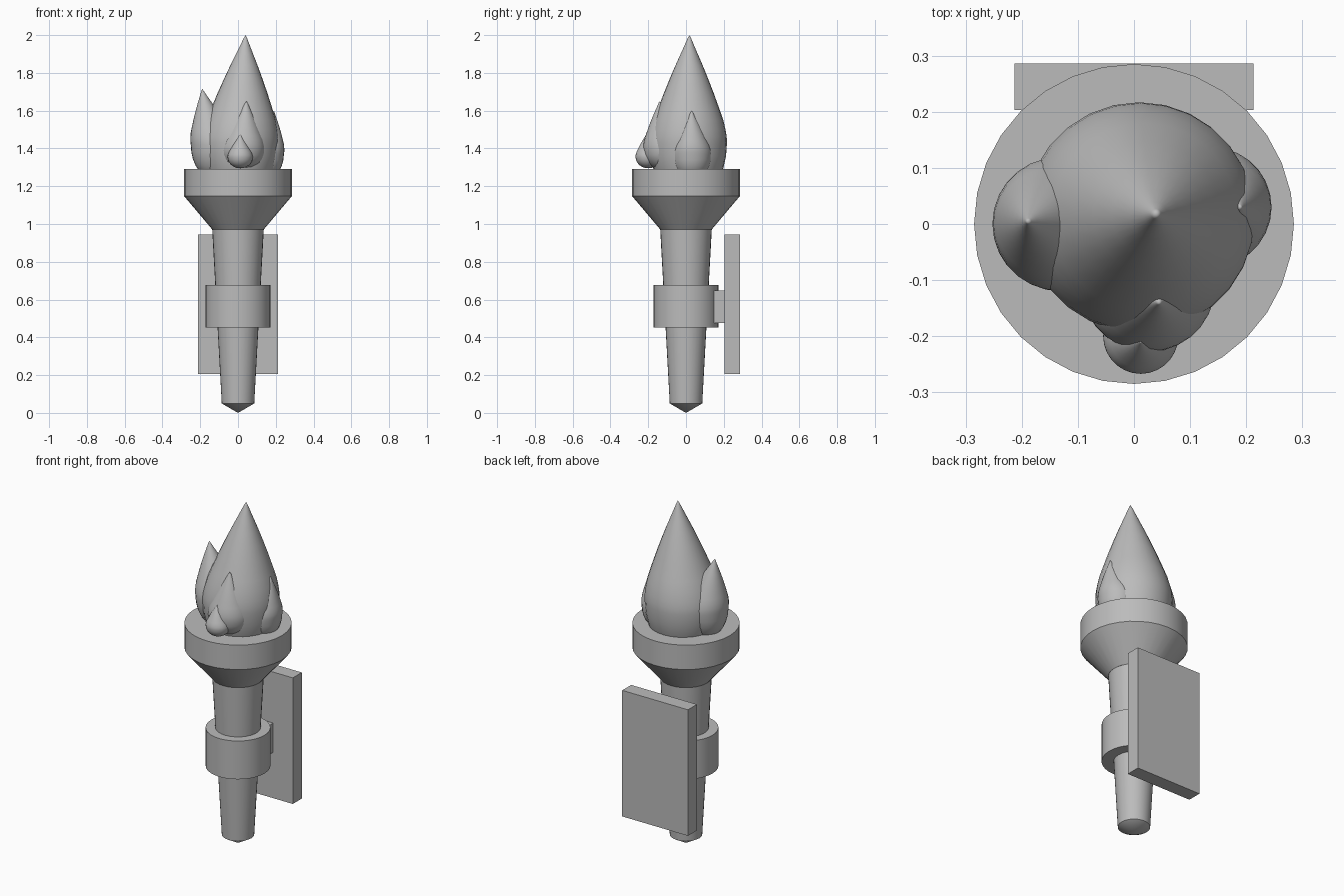
import bpy, bmesh, math

if "Cube" in bpy.data.objects:
    bpy.data.objects.remove(bpy.data.objects["Cube"])

grey = bpy.data.materials.new("plain_grey")
grey.diffuse_color = (0.5, 0.5, 0.5, 1)
grey.use_nodes = True
grey.node_tree.nodes["Principled BSDF"].inputs["Base Color"].default_value = grey.diffuse_color


def finish(name, bm, smooth=True):
    bmesh.ops.remove_doubles(bm, verts=bm.verts, dist=1e-5)
    bmesh.ops.recalc_face_normals(bm, faces=bm.faces)
    me = bpy.data.meshes.new(name)
    bm.to_mesh(me)
    bm.free()
    me.materials.append(grey)
    ob = bpy.data.objects.new(name, me)
    bpy.context.collection.objects.link(ob)
    if smooth:
        bpy.ops.object.select_all(action='DESELECT')
        ob.select_set(True)
        bpy.context.view_layer.objects.active = ob
        bpy.ops.object.shade_smooth_by_angle(angle=math.radians(30))
    return ob


def lathe(name, rings, sides=32):
    """Skin circular rings (x, y, z, radius); radius 0 gives a point."""
    bm = bmesh.new()
    loops = []
    for x, y, z, r in rings:
        n = sides if r > 0 else 1
        loops.append([bm.verts.new((x + r * math.cos(math.tau * i / sides),
                                    y + r * math.sin(math.tau * i / sides), z))
                      for i in range(n)])
    for a, b in zip(loops, loops[1:]):
        for i in range(sides):
            j = (i + 1) % sides
            quad = [a[i % len(a)], a[j % len(a)], b[j % len(b)], b[i % len(b)]]
            bm.faces.new(list(dict.fromkeys(quad)))
    return finish(name, bm)


def box(name, x0, x1, y0, y1, z0, z1):
    bm = bmesh.new()
    bmesh.ops.create_cube(bm, size=1)
    for v in bm.verts:
        v.co = ((x0 + x1) / 2 + v.co.x * (x1 - x0),
                (y0 + y1) / 2 + v.co.y * (y1 - y0),
                (z0 + z1) / 2 + v.co.z * (z1 - z0))
    return finish(name, bm, smooth=False)


# upper flame profile: height fraction above the widest ring, radius fraction
TAPER = [(0, 1), (.06, .99), (.12, .96), (.21, .9), (.3, .81), (.46, .645),
         (.6, .49), (.72, .35), (.83, .215), (.92, .105), (.97, .045), (1, 0)]


def flame(name, base, radius, z_wide, drop, tip):
    """Leaning teardrop with a rounded bottom and a pointed tip."""
    bx, by = base
    rings = []
    for k in range(7):
        a = math.pi / 2 * k / 7
        rings.append((bx, by, z_wide - drop * math.cos(a), radius * math.sin(a)))
    for u, r in TAPER:
        rings.append((bx + (tip[0] - bx) * u, by + (tip[1] - by) * u,
                      z_wide + (tip[2] - z_wide) * u, radius * r))
    return lathe(name, rings, 28)


# tapered handle with a pointed end
lathe("handle", [(0, 0, 0, 0), (0, 0, .05, .086), (0, 0, .98, .137), (0, 0, .98, 0)])

# flared cup with a straight rim
lathe("cup", [(0, 0, .972, 0), (0, 0, .972, .137), (0, 0, 1.147, .285),
              (0, 0, 1.29, .285), (0, 0, 1.29, 0)])

# holding ring, arm and wall plate
lathe("holder_ring", [(0, 0, .452, 0), (0, 0, .452, .172),
                      (0, 0, .676, .172), (0, 0, .676, 0)])
box("holder_arm", -.086, .086, .11, .21, .476, .647)
box("wall_plate", -.213, .213, .203, .286, .207, .945)

# flames
flame("main_flame", (.01, .012), .205, 1.43, .32, (.04, .018, 2.0))
flame("left_flame", (-.13, 0), .12, 1.42, .18, (-.19, .005, 1.715))
flame("right_flame", (.135, .03), .108, 1.37, .14, (.19, .03, 1.6))
flame("front_flame", (.025, -.107), .12, 1.39, .11, (.045, -.14, 1.65))
flame("small_front_flame", (.012, -.2), .067, 1.355, .06, (.012, -.21, 1.475))
